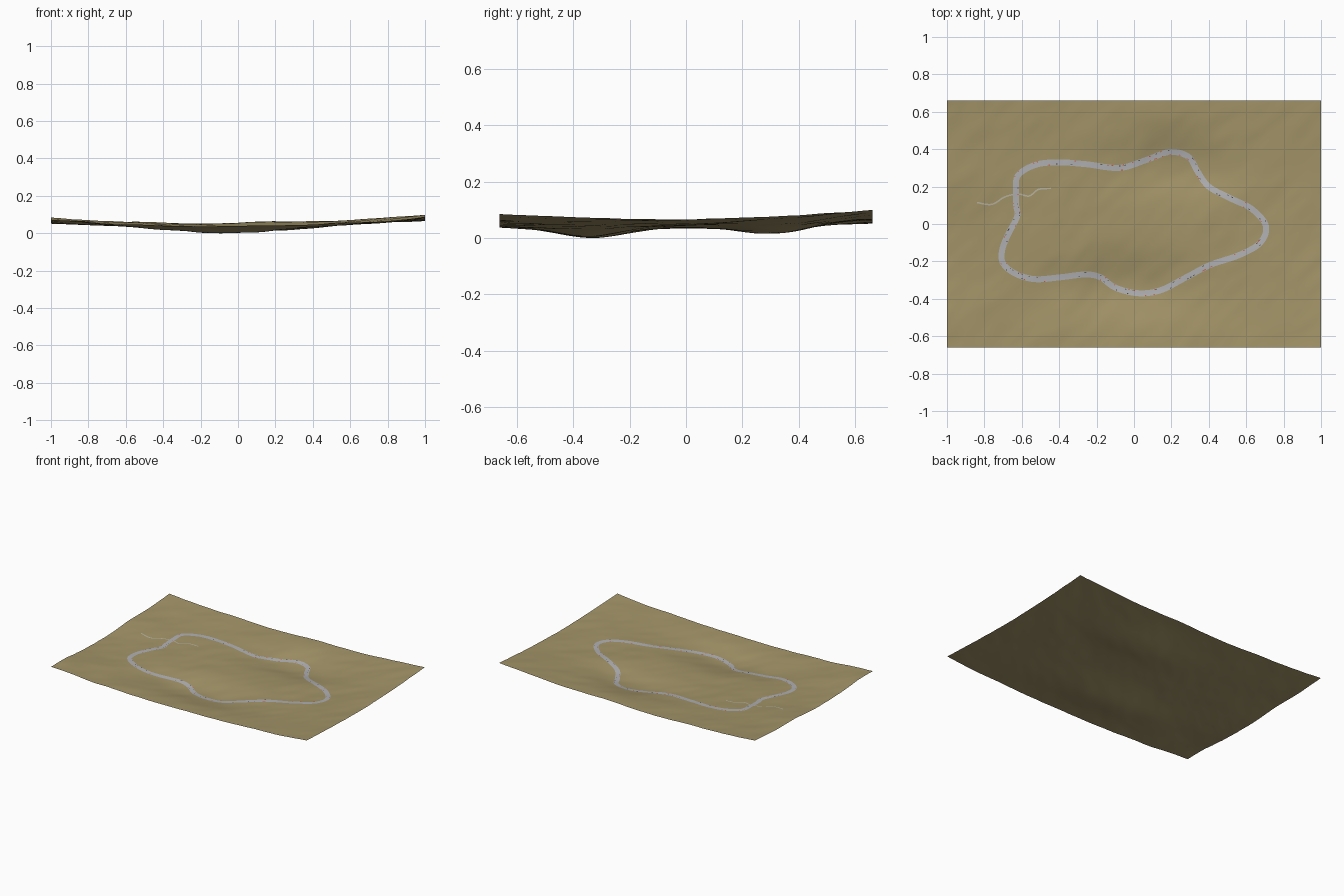
import bpy
import bmesh
import math
import random
from mathutils import Vector, noise

cube = bpy.data.objects.get("Cube")
if cube:
    bpy.data.objects.remove(cube, do_unlink=True)

rng = random.Random(4)
HALF_X, HALF_Y = 1.0, 0.66


def make_material(name, colour):
    mat = bpy.data.materials.new(name)
    mat.use_nodes = True
    mat.diffuse_color = (*colour, 1)
    bsdf = mat.node_tree.nodes["Principled BSDF"]
    bsdf.inputs["Base Color"].default_value = (*colour, 1)
    bsdf.inputs["Roughness"].default_value = 0.9
    return mat


grass = make_material("dry grass", (0.37, 0.30, 0.14))
asphalt = make_material("pale asphalt", (0.44, 0.44, 0.46))
gravel = make_material("pale gravel", (0.48, 0.45, 0.36))
red = make_material("marker red", (0.6, 0.1, 0.06))
dark = make_material("marker dark", (0.06, 0.06, 0.06))

# Broad hollows and hills: centre x, y, radius x, y, height
BUMPS = [
    (-0.05, -0.34, 0.40, 0.16, -0.033),
    (0.20, 0.30, 0.35, 0.15, -0.028),
    (-1.0, -0.50, 0.20, 0.15, 0.012),
    (-1.0, 0.20, 0.20, 0.15, 0.010),
    (0.16, 0.62, 0.15, 0.12, 0.010),
]


def raw_height(x, y):
    v = y / HALF_Y
    z = 0.036 + 0.025 * x * x + 0.01 * v * v + 0.014 * x * x * v * v
    z += 0.0075 * (x + v)
    for cx, cy, rx, ry, h in BUMPS:
        z += h * math.exp(-((x - cx) / rx) ** 2 - ((y - cy) / ry) ** 2)
    # Diagonal wrinkles, stretched along one direction
    a, b = x + y, x - y
    z += 0.004 * noise.noise(Vector((a * 2.5, b * 4, 1)))
    z += 0.002 * noise.noise(Vector((a * 5, b * 10, 5)))
    return z


def add_object(name, bm, mat):
    mesh = bpy.data.meshes.new(name)
    bm.to_mesh(mesh)
    bm.free()
    mesh.materials.append(mat)
    for face in mesh.polygons:
        face.use_smooth = True
    obj = bpy.data.objects.new(name, mesh)
    bpy.context.collection.objects.link(obj)
    return obj


# Terrain sheet
bm = bmesh.new()
bmesh.ops.create_grid(bm, x_segments=160, y_segments=106, size=1)
for vert in bm.verts:
    vert.co.y *= HALF_Y
    vert.co.z = raw_height(vert.co.x, vert.co.y)
floor = min(vert.co.z for vert in bm.verts)
for vert in bm.verts:
    vert.co.z -= floor
add_object("terrain", bm, grass)


def smooth_path(points, closed, steps):
    """Catmull-Rom samples with their sideways directions."""
    pts = [Vector(p) for p in points]
    n = len(pts)

    def at(i):
        return pts[i % n] if closed else pts[max(0, min(n - 1, i))]

    out = []
    for i in range(n if closed else n - 1):
        a, b, c, d = (at(i + k) for k in (-1, 0, 1, 2))
        for s in range(steps):
            t = s / steps
            out.append(b + ((c - a) + (a * 2 - b * 5 + c * 4 - d
                       + (b * 3 - a - c * 3 + d) * t) * t) * t / 2)
    sides = []
    for i, p in enumerate(out):
        last = len(out) - 1
        nxt = out[(i + 1) % len(out)] if closed else out[min(i + 1, last)]
        prv = out[i - 1] if closed else out[max(i - 1, 0)]
        way = (nxt - prv).normalized()
        sides.append(Vector((-way.y, way.x)))
    return list(zip(out, sides))


def drape(bm, samples, right, left, lift, closed=False, columns=4):
    """Strip laid over the terrain between two sideways offsets."""
    rows = []
    for p, side in samples:
        row = []
        for k in range(columns + 1):
            q = p + side * (right + (left - right) * k / columns)
            z = raw_height(q.x, q.y) - floor + lift
            row.append(bm.verts.new((q.x, q.y, z)))
        rows.append(row)
    pairs = list(zip(rows, rows[1:]))
    if closed:
        pairs.append((rows[-1], rows[0]))
    for r, s in pairs:
        for k in range(columns):
            bm.faces.new((r[k], s[k], s[k + 1], r[k + 1]))


CIRCUIT = [
    (-.63, .18), (-.62, .26), (-.53, .315), (-.41, .33), (-.26, .32),
    (-.08, .3), (.06, .34), (.19, .385), (.29, .36), (.34, .28), (.4, .2),
    (.51, .14), (.63, .08), (.705, -.01), (.675, -.1), (.565, -.165),
    (.405, -.22), (.27, -.29), (.14, -.355), (.02, -.37), (-.1, -.34),
    (-.18, -.285), (-.26, -.27), (-.395, -.285), (-.53, -.295),
    (-.635, -.265), (-.7, -.21), (-.705, -.14), (-.675, -.06),
    (-.625, .04), (-.63, .1),
]
TRAIL = [(-.84, .115), (-.76, .105), (-.69, .145), (-.62, .16),
         (-.56, .15), (-.51, .185), (-.44, .19)]

# Closed road circuit
circuit = smooth_path(CIRCUIT, True, 16)
circuit = [(p, -side) for p, side in circuit]
bm = bmesh.new()
drape(bm, circuit, -0.016, 0.016, 0.002, closed=True)
bmesh.ops.recalc_face_normals(bm, faces=bm.faces)
if sum(f.normal.z for f in bm.faces) < 0:
    bmesh.ops.reverse_faces(bm, faces=bm.faces)
add_object("road_circuit", bm, asphalt)

# Narrow crossing path
bm = bmesh.new()
drape(bm, smooth_path(TRAIL, False, 10), 0.004, -0.004, 0.0015, columns=2)
bmesh.ops.reverse_faces(bm, faces=[f for f in bm.faces if f.normal.z < 0])
bm.normal_update()
bmesh.ops.reverse_faces(bm, faces=[f for f in bm.faces if f.normal.z < 0])
add_object("foot_path", bm, gravel)

# Small marker plates scattered along the road edges
for name, mat, count, spread in (("red_markers", red, 60, 0.014),
                                 ("dark_markers", dark, 60, 0.011)):
    bm = bmesh.new()
    for _ in range(count):
        i = rng.randrange(len(circuit) - 1)
        off = rng.choice((-1, 1)) * spread * rng.uniform(0.8, 1)
        drape(bm, circuit[i:i + 2], off - 0.002, off + 0.002, 0.0032, columns=1)
    bm.normal_update()
    bmesh.ops.reverse_faces(bm, faces=[f for f in bm.faces if f.normal.z < 0])
    add_object(name, bm, mat)
